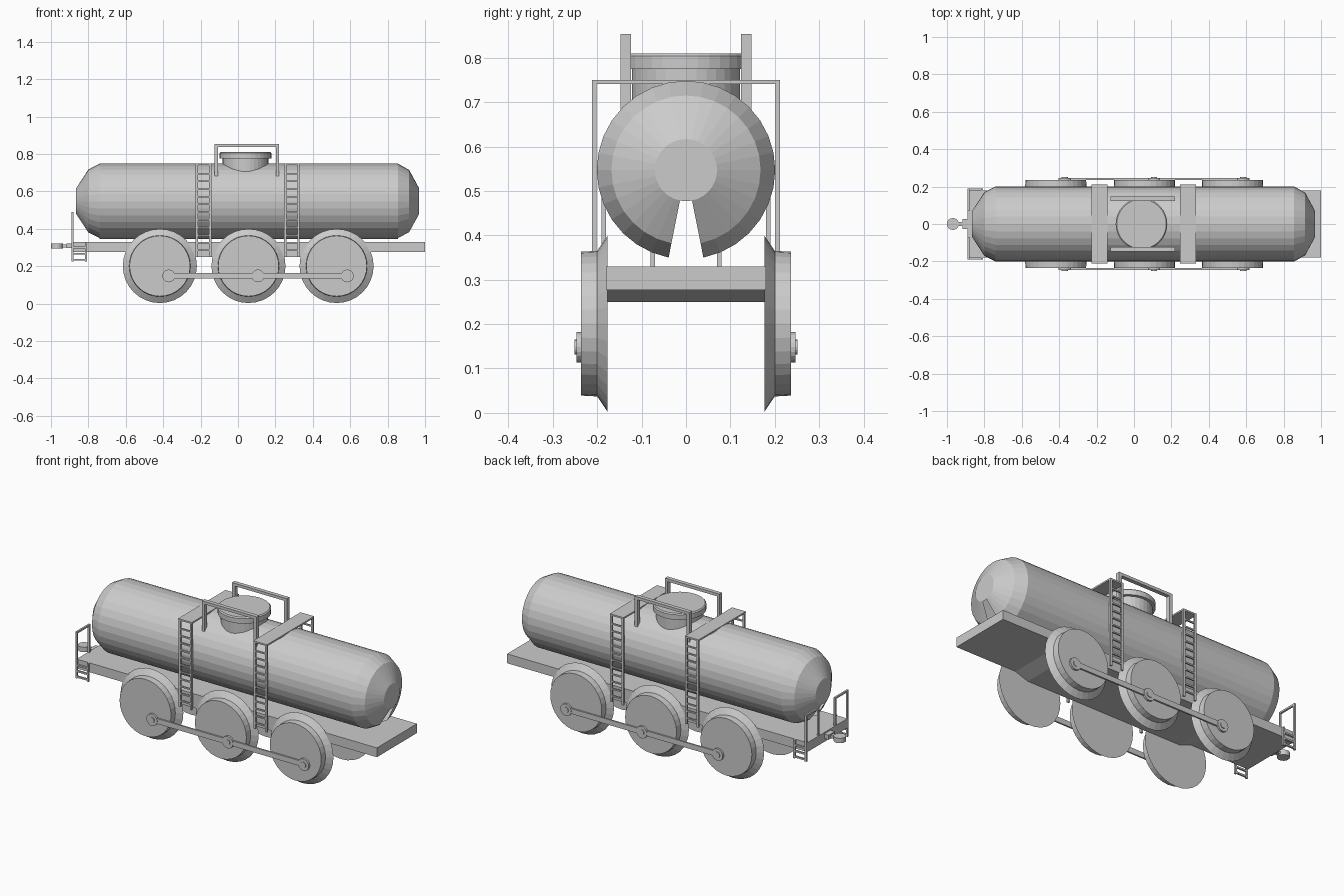
import bpy, bmesh, math

if "Cube" in bpy.data.objects:
    bpy.data.objects.remove(bpy.data.objects["Cube"])

def make(name, bm, angle=None):
    me = bpy.data.meshes.new(name)
    bmesh.ops.recalc_face_normals(bm, faces=bm.faces)
    bm.to_mesh(me)
    bm.free()
    ob = bpy.data.objects.new(name, me)
    bpy.context.collection.objects.link(ob)
    return ob

def add_box(bm, x0, x1, y0, y1, z0, z1):
    vs = bmesh.ops.create_cube(bm, size=1)['verts']
    for v in vs:
        v.co = ((x0 + x1) / 2 + v.co.x * (x1 - x0),
                (y0 + y1) / 2 + v.co.y * (y1 - y0),
                (z0 + z1) / 2 + v.co.z * (z1 - z0))

def add_lathe(bm, profile, axis, centre, n):
    """Revolve (position along axis, radius) points and cap both ends."""
    rings = []
    for t, r in profile:
        ring = []
        for i in range(n):
            a = 2 * math.pi * i / n - math.pi / 2
            c, s = r * math.cos(a), r * math.sin(a)
            p = {'x': (t, c, s), 'y': (c, t, s), 'z': (c, s, t)}[axis]
            ring.append(bm.verts.new([p[k] + centre[k] for k in range(3)]))
        rings.append(ring)
    for a, b in zip(rings, rings[1:]):
        for i in range(n):
            j = (i + 1) % n
            bm.faces.new((a[i], a[j], b[j], b[i]))
    bm.faces.new(rings[0])
    bm.faces.new(rings[-1])

# Tank barrel with faceted ends, each open in a narrow wedge at the bottom
bm = bmesh.new()
add_lathe(bm, [(-.865, .07), (-.80, .17), (-.74, .201), (.855, .201), (.915, .168), (.968, .07)],
          'x', (0, 0, .547), 32)
gaps = []
for f in bm.faces:
    c = f.calc_center_median()
    if len(f.verts) == 4 and abs(c.x) > .7 and c.z < .547 and abs(c.y) < .2 * (.547 - c.z):
        gaps.append(f)
bmesh.ops.delete(bm, geom=gaps, context='FACES')
make('tank', bm)

# Chassis deck, slightly deeper in the middle
bm = bmesh.new()
outline = [(-.89, .33), (-.89, .277), (-.52, .277), (-.44, .25), (.54, .25), (.62, .277), (1, .277), (1, .33)]
face = bm.faces.new([bm.verts.new((x, -.18, z)) for x, z in outline])
ext = bmesh.ops.extrude_face_region(bm, geom=[face])['geom']
bmesh.ops.translate(bm, vec=(0, .36, 0), verts=[v for v in ext if isinstance(v, bmesh.types.BMVert)])
make('chassis', bm)

# Filler dome and lid
bm = bmesh.new()
add_lathe(bm, [(.68, .122), (.775, .122), (.775, .138), (.804, .138), (.81, .132)], 'z', (.04, 0, 0), 32)
make('dome', bm)

for s, side in ((-1, 'front'), (1, 'back')):
    # Flanged wheels
    for k, x in enumerate((-.418, .056, .527)):
        bm = bmesh.new()
        add_lathe(bm, [(s * .177, .198), (s * .2, .164), (s * .236, .162)], 'y', (x, 0, .201), 32)
        make(f'wheel_{side}_{k}', bm)

    # Coupling rod with crank pins
    bm = bmesh.new()
    add_box(bm, -.37, .585, s * .236, s * .245, .134, .164)
    for x in (-.37, .107, .584):
        add_lathe(bm, [(s * .23, .034), (s * .247, .034)], 'y', (x, 0, .148), 20)
        add_lathe(bm, [(s * .247, .017), (s * .251, .017)], 'y', (x, 0, .148), 16)
    make(f'coupling_rod_{side}', bm)

    # Handrail beside the dome
    bm = bmesh.new()
    y0, y1 = s * .124, s * .147
    add_box(bm, -.125, .22, y0, y1, .838, .854)
    for x in (-.125, .202):
        add_box(bm, x, x + .018, y0, y1, .68, .838)
    make(f'handrail_{side}', bm)

    # Side ladders
    for k, x in enumerate((-.185, .288)):
        bm = bmesh.new()
        for e in (-1, 1):
            add_box(bm, x + e * .042, x + e * .03, s * .202, s * .212, .25, .745)
        for i in range(11):
            z = .28 + i * .041
            add_box(bm, x - .032, x + .032, s * .203, s * .211, z, z + .008)
        make(f'side_ladder_{side}_{k}', bm)

    # End steps with grab rail
    bm = bmesh.new()
    y0, y1 = s * .18, s * .19
    add_box(bm, -.89, -.88, y0, y1, .225, .49)
    add_box(bm, -.818, -.808, y0, y1, .225, .33)
    for z in (.23, .262, .295):
        add_box(bm, -.882, -.815, y0, y1, z, z + .009)
    add_box(bm, -.89, -.88, s * .07, s * .19, .48, .49)
    add_box(bm, -.89, -.88, s * .07, s * .08, .32, .485)
    make(f'end_steps_{side}', bm)

# Walkway plates across the top of the ladders
for k, x in enumerate((-.185, .288)):
    bm = bmesh.new()
    add_box(bm, x - .043, x + .043, -.212, .212, .741, .75)
    make(f'walkway_{k}', bm)

# Coupler at the left end
bm = bmesh.new()
add_box(bm, -.96, -.88, -.012, .012, .300, .316)
add_lathe(bm, [(.294, .032), (.322, .032)], 'z', (-.968, 0, 0), 16)
add_box(bm, -.918, -.885, -.028, .028, .296, .322)
make('coupler', bm)
